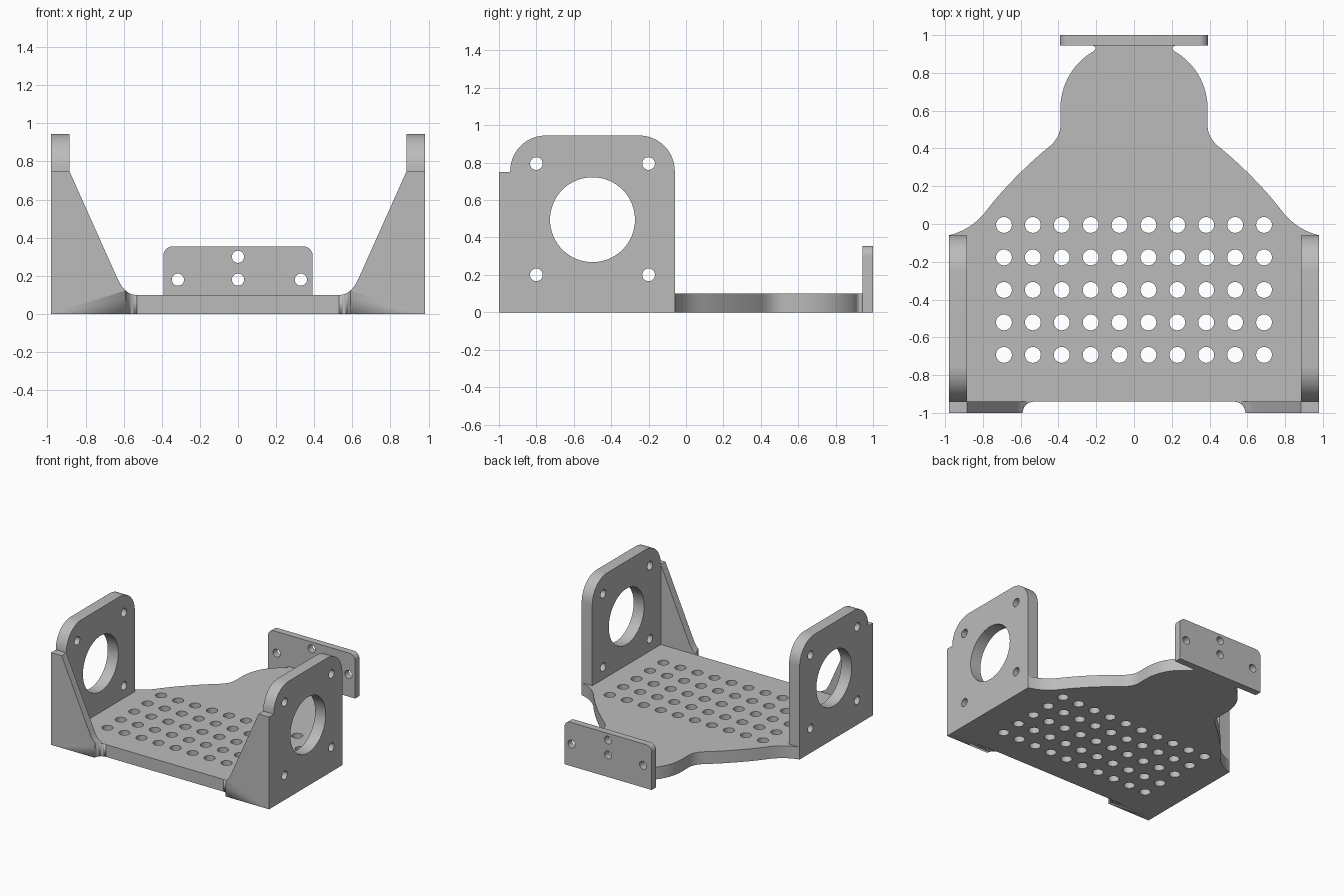
import bpy, bmesh, math
from mathutils import Vector
from mathutils.geometry import interpolate_bezier

cube = bpy.data.objects.get("Cube")
if cube:
    bpy.data.objects.remove(cube, do_unlink=True)

# Single flat colour
grey = bpy.data.materials.new("plain grey")
grey.use_nodes = True
colour = (0.5, 0.5, 0.5, 1)
grey.diffuse_color = colour
grey.node_tree.nodes["Principled BSDF"].inputs["Base Color"].default_value = colour

OUT, IN = 0.98, 0.885        # outer and inner faces of the side plates
FRONT, REAR = -0.94, -0.06   # front and rear edges of the side plates
FLOOR = 0.10                 # floor thickness


def bezier(a, b, c, d, steps=14):
    """Points along one cubic curve."""
    pts = interpolate_bezier(*[Vector((*p, 0)) for p in (a, b, c, d)], steps)
    return [(p.x, p.y) for p in pts]


def arc(cx, cy, r, start, end, steps):
    """Points along an arc, angles in degrees."""
    angles = [math.radians(start + (end - start) * i / steps) for i in range(steps + 1)]
    return [(cx + r * math.cos(a), cy + r * math.sin(a)) for a in angles]


def circle(cx, cy, r, steps=32):
    return arc(cx, cy, r, 0, 360, steps)[:-1]


def plate(name, outline, holes, low, high, place):
    """Extrude an outline with holes; place maps (u, v, w) to world space."""
    curve = bpy.data.curves.new(name, "CURVE")
    curve.dimensions = "2D"
    curve.fill_mode = "BOTH"
    curve.extrude = (high - low) / 2
    for loop in [outline] + holes:
        pts = [p for i, p in enumerate(loop) if math.dist(p, loop[i - 1]) > 1e-5]
        spline = curve.splines.new("POLY")
        spline.points.add(len(pts) - 1)
        for point, (u, v) in zip(spline.points, pts):
            point.co = (u, v, 0, 1)
        spline.use_cyclic_u = True
    temp = bpy.data.objects.new(name + " profile", curve)
    bpy.context.collection.objects.link(temp)
    graph = bpy.context.evaluated_depsgraph_get()
    mesh = bpy.data.meshes.new_from_object(temp.evaluated_get(graph))
    bpy.data.objects.remove(temp, do_unlink=True)
    bpy.data.curves.remove(curve)

    # Weld the caps to the walls and turn the plate into position
    bm = bmesh.new()
    bm.from_mesh(mesh)
    for v in bm.verts:
        v.co = place(v.co.x, v.co.y, v.co.z + (low + high) / 2)
    bmesh.ops.remove_doubles(bm, verts=bm.verts, dist=1e-5)
    bmesh.ops.recalc_face_normals(bm, faces=bm.faces)
    bm.to_mesh(mesh)
    bm.free()
    mesh.name = name
    mesh.materials.clear()
    mesh.materials.append(grey)
    obj = bpy.data.objects.new(name, mesh)
    bpy.context.collection.objects.link(obj)
    bpy.ops.object.select_all(action="DESELECT")
    obj.select_set(True)
    bpy.context.view_layer.objects.active = obj
    bpy.ops.object.shade_smooth_by_angle(angle=math.radians(30))
    return obj


def flat(u, v, w):
    return (u, v, w)


def facing_side(u, v, w):
    return (w, u, v)


def facing_front(u, v, w):
    return (u, w, v)


def mirror(obj):
    mod = obj.modifiers.new("mirror", "MIRROR")
    mod.use_axis = (True, False, False)


# Floor: flared shoulders, waist, rounded tail and narrow neck
half = [(IN, FRONT), (IN, REAR)]
half += bezier((OUT, REAR), (0.90, -0.04), (0.84, 0.0), (0.79, 0.06))
half += bezier((0.79, 0.06), (0.70, 0.18), (0.57, 0.31), (0.46, 0.40))
half += bezier((0.46, 0.40), (0.42, 0.43), (0.39, 0.47), (0.39, 0.52))
half += bezier((0.39, 0.61), (0.39, 0.73), (0.33, 0.84), (0.23, 0.905))
half += bezier((0.23, 0.905), (0.195, 0.92), (0.195, 0.945), (0.23, 0.945))
outline = half + [(-x, y) for x, y in reversed(half)]
grid = [circle((col - 4.5) * 0.153, -0.005 - row * 0.172, 0.042, 24)
        for col in range(10) for row in range(5)]
plate("floor", outline, grid, 0, FLOOR, flat)

# Side plates with a large bore and four bolt holes
R = 0.19
TOP = 0.945
outline = [(FRONT, 0), (REAR, 0)]
outline += arc(REAR - R, TOP - R, R, 0, 90, 14)
outline += arc(FRONT + R, TOP - R, R, 90, 180, 14)
holes = [circle(-0.5, 0.495, 0.227, 64)]
holes += [circle(y, z, 0.034, 24) for y in (-0.8, -0.2) for z in (0.2, 0.795)]
mirror(plate("side_plate", outline, holes, IN, OUT, facing_side))

# Sloped front gussets, rounded where they meet the floor edge
outline = [(0.53, 0), (OUT, 0), (OUT, 0.75), (IN, 0.75)]
outline += bezier((0.63, 0.18), (0.60, 0.12), (0.57, FLOOR), (0.53, FLOOR))
gusset = plate("front_gusset", outline, [], -1, FRONT, facing_front)
cutter = plate("gusset_cutter", circle(0.53, -1, 0.0595, 48), [], -0.1, 0.4, flat)
cutter.hide_render = True
cutter.hide_viewport = True
cut = gusset.modifiers.new("fillet", "BOOLEAN")
cut.operation = "DIFFERENCE"
cut.solver = "EXACT"
cut.object = cutter
mirror(gusset)

# Rear mounting plate with rounded top corners
W, H, r = 0.392, 0.355, 0.05
outline = [(-W, 0), (W, 0)]
outline += arc(W - r, H - r, r, 0, 90, 8) + arc(r - W, H - r, r, 90, 180, 8)
holes = [circle(x, z, 0.032, 24)
         for x, z in ((-0.315, 0.18), (0, 0.18), (0.33, 0.18), (0, 0.30))]
plate("rear_mount", outline, holes, 0.945, 1, facing_front)
